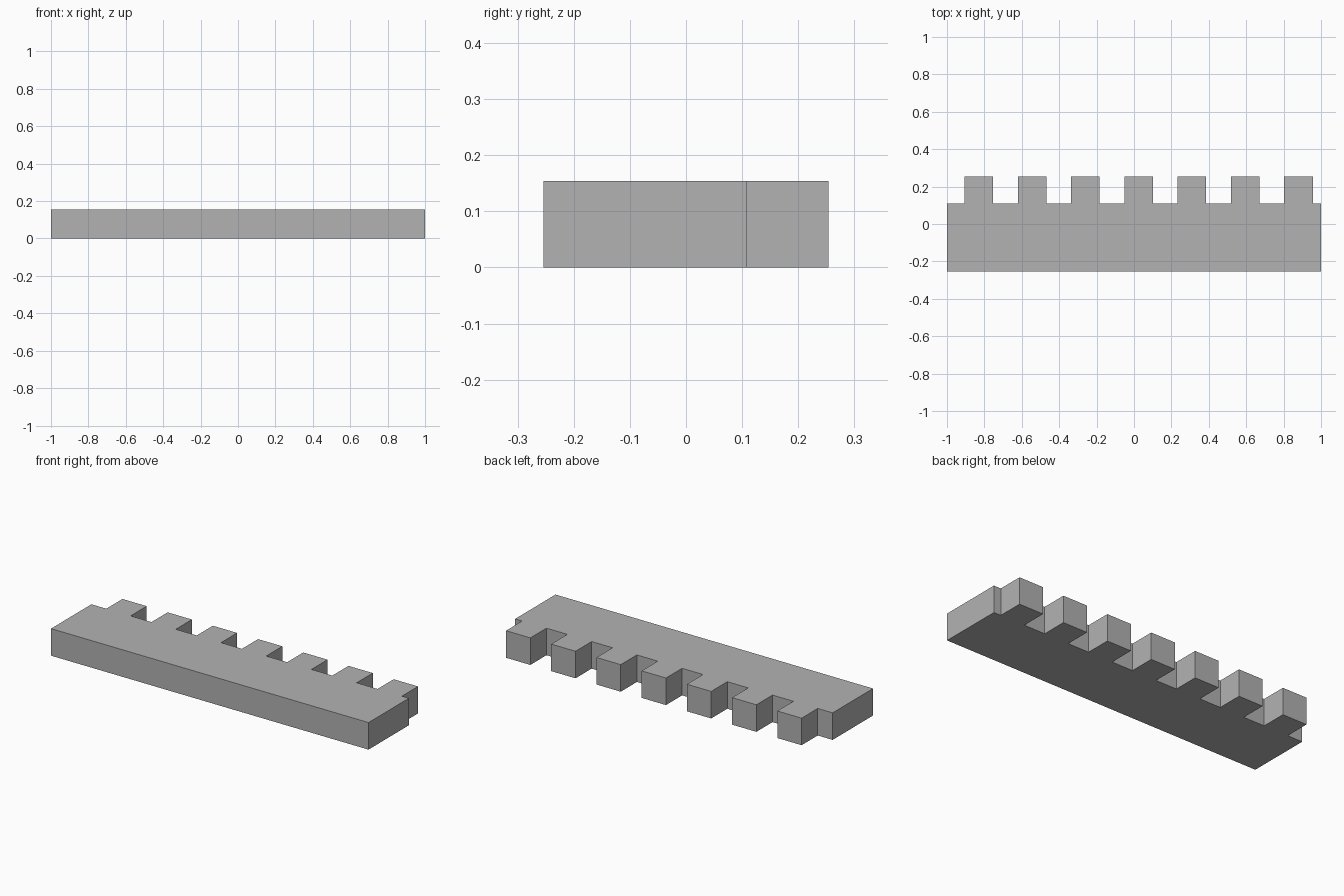
import bpy
import bmesh

cube = bpy.data.objects.get("Cube")
if cube:
    bpy.data.objects.remove(cube, do_unlink=True)

FRONT, SHOULDER, BACK = -0.254, 0.109, 0.254
HEIGHT = 0.154
TEETH, FIRST, PITCH, WIDTH = 7, -0.906, 0.2848, 0.153

# Plain grey material
grey = bpy.data.materials.new("plain_grey")
grey.use_nodes = True
color = (0.448, 0.448, 0.448, 1)
grey.diffuse_color = color
grey.node_tree.nodes["Principled BSDF"].inputs["Base Color"].default_value = color

# Bar outline with square teeth along the back edge
outline = [(-1, SHOULDER), (-1, FRONT), (1, FRONT), (1, SHOULDER)]
for i in reversed(range(TEETH)):
    left = FIRST + i * PITCH
    right = left + WIDTH
    outline += [(right, SHOULDER), (right, BACK), (left, BACK), (left, SHOULDER)]

# Extrude the outline into a solid bar
bm = bmesh.new()
base = bm.faces.new([bm.verts.new((x, y, 0)) for x, y in outline])
top = bmesh.ops.extrude_face_region(bm, geom=[base], use_keep_orig=True)["geom"]
bmesh.ops.translate(bm, vec=(0, 0, HEIGHT),
                    verts=[v for v in top if isinstance(v, bmesh.types.BMVert)])
bmesh.ops.recalc_face_normals(bm, faces=bm.faces)

mesh = bpy.data.meshes.new("toothed_bar")
bm.to_mesh(mesh)
bm.free()
mesh.materials.append(grey)
bar = bpy.data.objects.new("toothed_bar", mesh)
bpy.context.collection.objects.link(bar)
